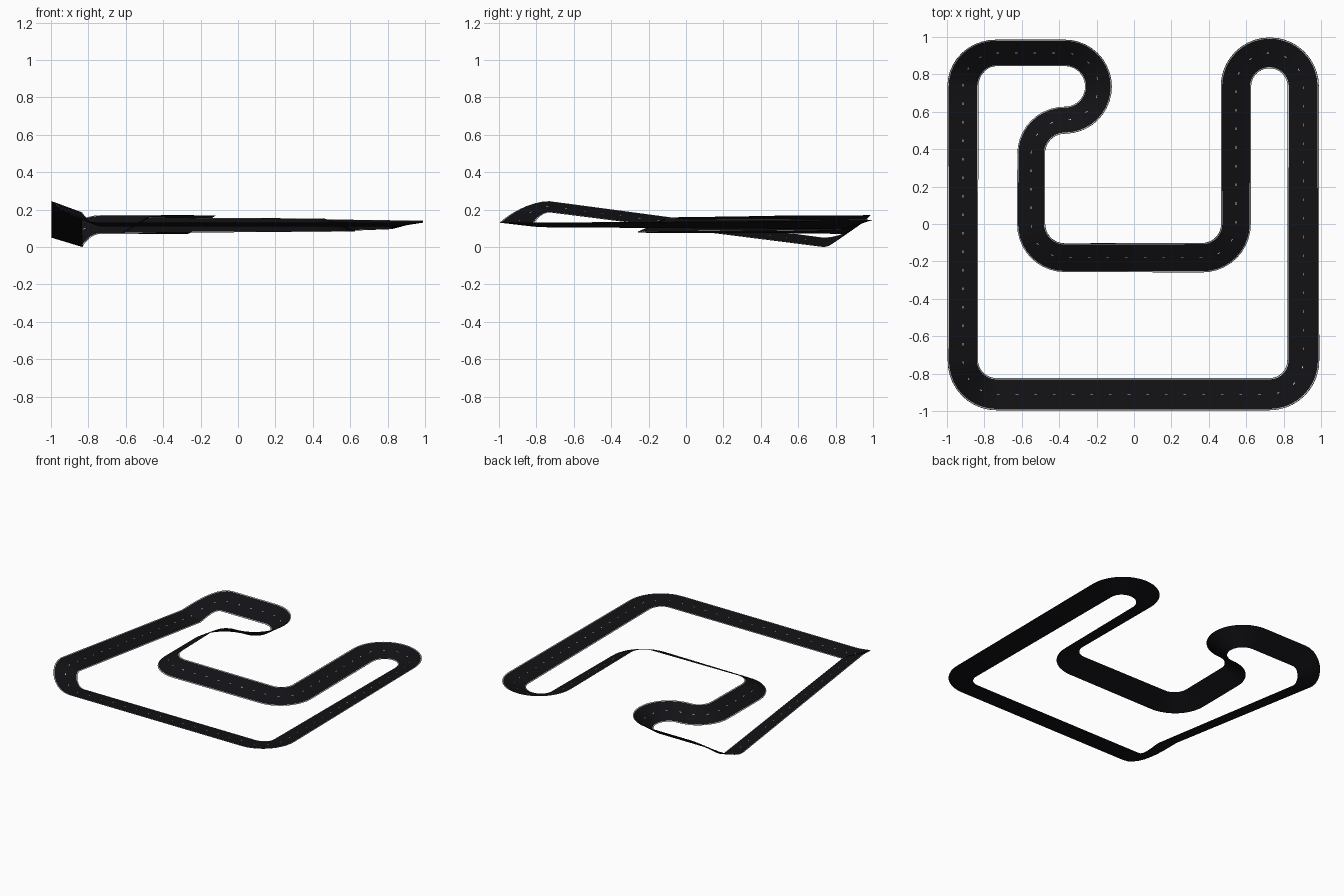
import bpy, math
from mathutils import Vector

if "Cube" in bpy.data.objects:
    bpy.data.objects.remove(bpy.data.objects["Cube"])

R = 0.18        # centreline corner radius
HALF = 0.0865   # half road width
# corners: centre x, y, start angle, end angle, height in/out, bank rise in/out
ARCS = [
    (-.735, .735, 180, 90, .025, .12, .050, .100),
    (-.37, .735, 90, -90, .12, .12, .100, .095),
    (-.37, .375, 90, 180, .12, .12, .095, .090),
    (-.37, 0, 180, 270, .117, .117, .085, .080),
    (.365, 0, 270, 360, .117, .117, .072, .068),
    (.725, .735, 180, 0, .118, .118, .060, .045),
    (.725, -.73, 0, -90, .118, .12, .025, .020),
    (-.735, -.73, 270, 180, .12, .215, .020, .060),
]


def corner(cx, cy, a0, a1, z0, z1, b0, b1):
    """Samples of (position, heading, bank rise) around one corner."""
    n = round(abs(a1 - a0) / 9)
    s = 1 if a1 > a0 else -1
    out = []
    for i in range(n + 1):
        f = i / n
        e = f * f * (3 - 2 * f)
        a = math.radians(a0 + (a1 - a0) * f)
        p = Vector((cx + R * math.cos(a), cy + R * math.sin(a), z0 + (z1 - z0) * e))
        out.append((p, Vector((-s * math.sin(a), s * math.cos(a), 0)), b0 + (b1 - b0) * e))
    return out


def blend(a, b, f):
    return a[0].lerp(b[0], f), a[1].lerp(b[1], f).normalized(), a[2] + (b[2] - a[2]) * f


# full closed path: corners joined by subdivided straights
path = []
corners = [corner(*a) for a in ARCS]
for i, c in enumerate(corners):
    path += c
    nxt = corners[(i + 1) % len(corners)][0]
    path += [blend(c[-1], nxt, k / 8) for k in range(1, 8)]


def surface_point(sample, side, lift):
    """Point on the banked road; positive side is the raised left edge."""
    p, t, rise = sample
    left = Vector((-t.y, t.x, 0))
    sin = rise / (2 * HALF)
    across = left * math.sqrt(1 - sin * sin) + Vector((0, 0, sin))
    return p + across * side + t.cross(across) * lift


def make_object(name, verts, faces, mat, smooth=True):
    me = bpy.data.meshes.new(name)
    me.from_pydata(verts, [], faces)
    me.materials.append(mat)
    if smooth:
        me.shade_smooth()
    ob = bpy.data.objects.new(name, me)
    bpy.context.collection.objects.link(ob)
    return ob


def ribbon(name, lo, hi, lift, mat):
    n = len(path)
    verts = [surface_point(s, o, lift) for s in path for o in (lo, hi)]
    faces = [(2 * i, 2 * ((i + 1) % n), 2 * ((i + 1) % n) + 1, 2 * i + 1) for i in range(n)]
    return make_object(name, verts, faces, mat)


def material(name, col):
    m = bpy.data.materials.new(name)
    m.diffuse_color = (*col, 1)
    m.use_nodes = True
    m.node_tree.nodes["Principled BSDF"].inputs["Base Color"].default_value = m.diffuse_color
    return m


asphalt = material("asphalt", (.006, .006, .008))
paint = material("paint", (.75, .75, .72))

# road surface and painted edge lines
ribbon("road_surface", -HALF, HALF, 0, asphalt)
ribbon("left_edge_line", HALF - .007, HALF - .003, .0008, paint)
ribbon("right_edge_line", -HALF + .003, -HALF + .007, .0008, paint)

# centre dashes spaced evenly along the path
dist = [0.0]
for a, b in zip(path, path[1:] + path[:1]):
    dist.append(dist[-1] + (b[0] - a[0]).length)


def at(d):
    d %= dist[-1]
    i = max(k for k in range(len(path)) if dist[k] <= d)
    f = (d - dist[i]) / (dist[i + 1] - dist[i])
    return blend(path[i], path[(i + 1) % len(path)], f)


count = round(dist[-1] / .1)
verts, faces = [], []
for k in range(count):
    d = k * dist[-1] / count
    b = len(verts)
    for s, o in ((0, -.0022), (.014, -.0022), (.014, .0022), (0, .0022)):
        verts.append(surface_point(at(d + s), o, .0012))
    faces.append((b, b + 1, b + 2, b + 3))
make_object("centre_dashes", verts, faces, paint, smooth=False)
